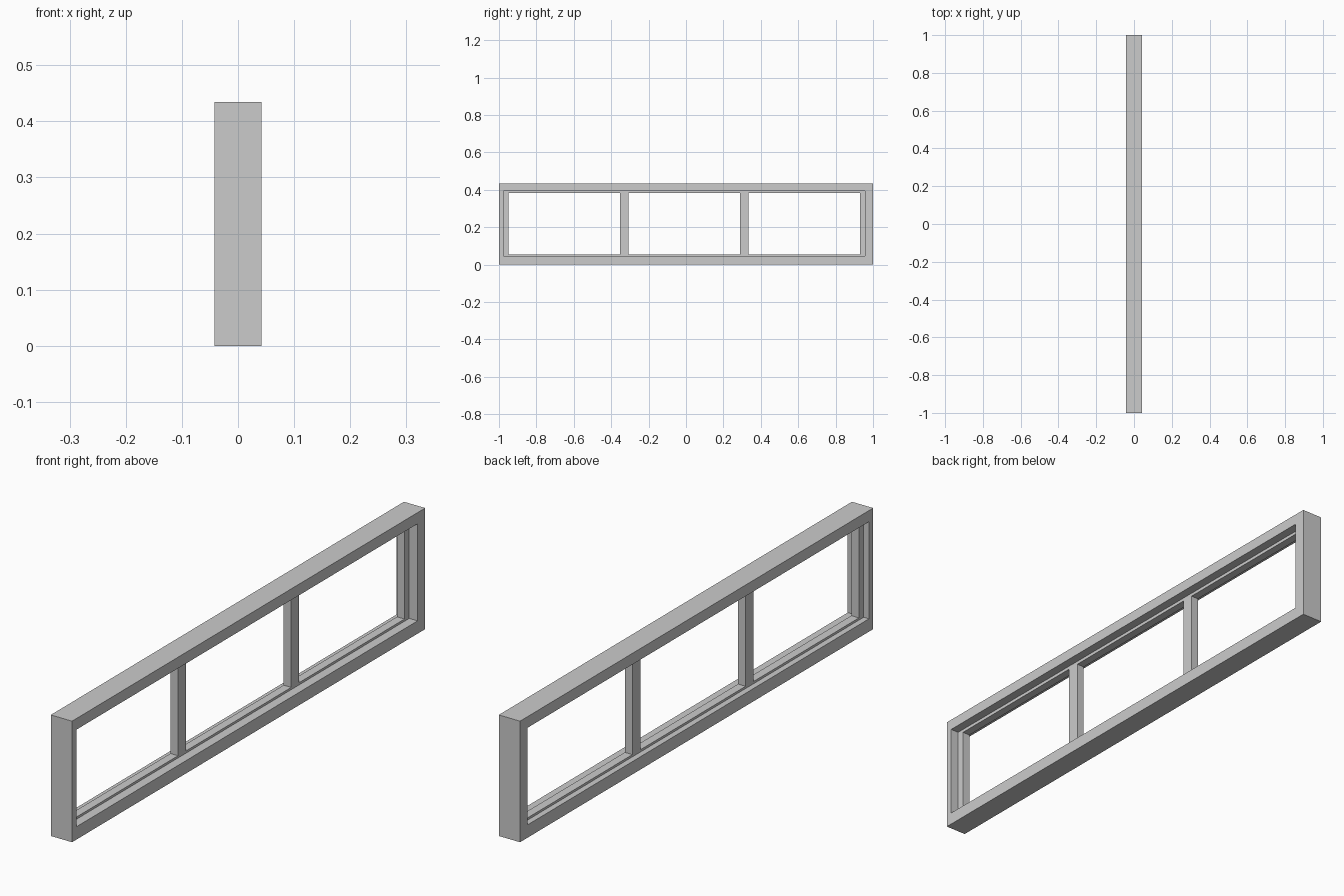
import bpy, bmesh

if "Cube" in bpy.data.objects:
    bpy.data.objects.remove(bpy.data.objects["Cube"])


def make_object(name, bm):
    bmesh.ops.recalc_face_normals(bm, faces=bm.faces)
    mesh = bpy.data.meshes.new(name)
    bm.to_mesh(mesh)
    bm.free()
    obj = bpy.data.objects.new(name, mesh)
    bpy.context.collection.objects.link(obj)
    return obj


def ring(name, outer, inner, x0, x1):
    """Rectangular frame; outer and inner are (y0, y1, z0, z1)."""
    bm = bmesh.new()

    def loop(rect, x):
        y0, y1, z0, z1 = rect
        return [bm.verts.new((x, y, z)) for y, z in
                ((y0, z0), (y1, z0), (y1, z1), (y0, z1))]

    loops = [loop(outer, x0), loop(outer, x1), loop(inner, x1), loop(inner, x0)]
    for a, b in zip(loops, loops[1:] + loops[:1]):
        for i in range(4):
            j = (i + 1) % 4
            bm.faces.new((a[i], a[j], b[j], b[i]))
    return make_object(name, bm)


def box(name, x0, x1, y0, y1, z0, z1):
    bm = bmesh.new()
    bmesh.ops.create_cube(bm, size=1)
    bmesh.ops.scale(bm, vec=(x1 - x0, y1 - y0, z1 - z0), verts=bm.verts)
    bmesh.ops.translate(bm, vec=((x0 + x1) / 2, (y0 + y1) / 2, (z0 + z1) / 2),
                        verts=bm.verts)
    return make_object(name, bm)


OUTER = (-1.0, 1.0, 0.0, 0.434)
OPENING = (-0.976, 0.957, 0.046, 0.394)
GLAZING = (-0.949, 0.930, 0.054, 0.382)
STOP_X = (-0.021, 0.009)

# Deep outer frame and the thinner stop set inside it
ring("outer_frame", OUTER, OPENING, -0.042, 0.042)
ring("inner_stop", OPENING, GLAZING, *STOP_X)

# Two upright bars dividing the opening into three equal panes
bar = 0.045
pane = (GLAZING[1] - GLAZING[0] - 2 * bar) / 3
for i in range(2):
    y = GLAZING[0] + pane * (i + 1) + bar * i
    box(f"mullion_{i + 1}", *STOP_X, y, y + bar, GLAZING[2], GLAZING[3])
